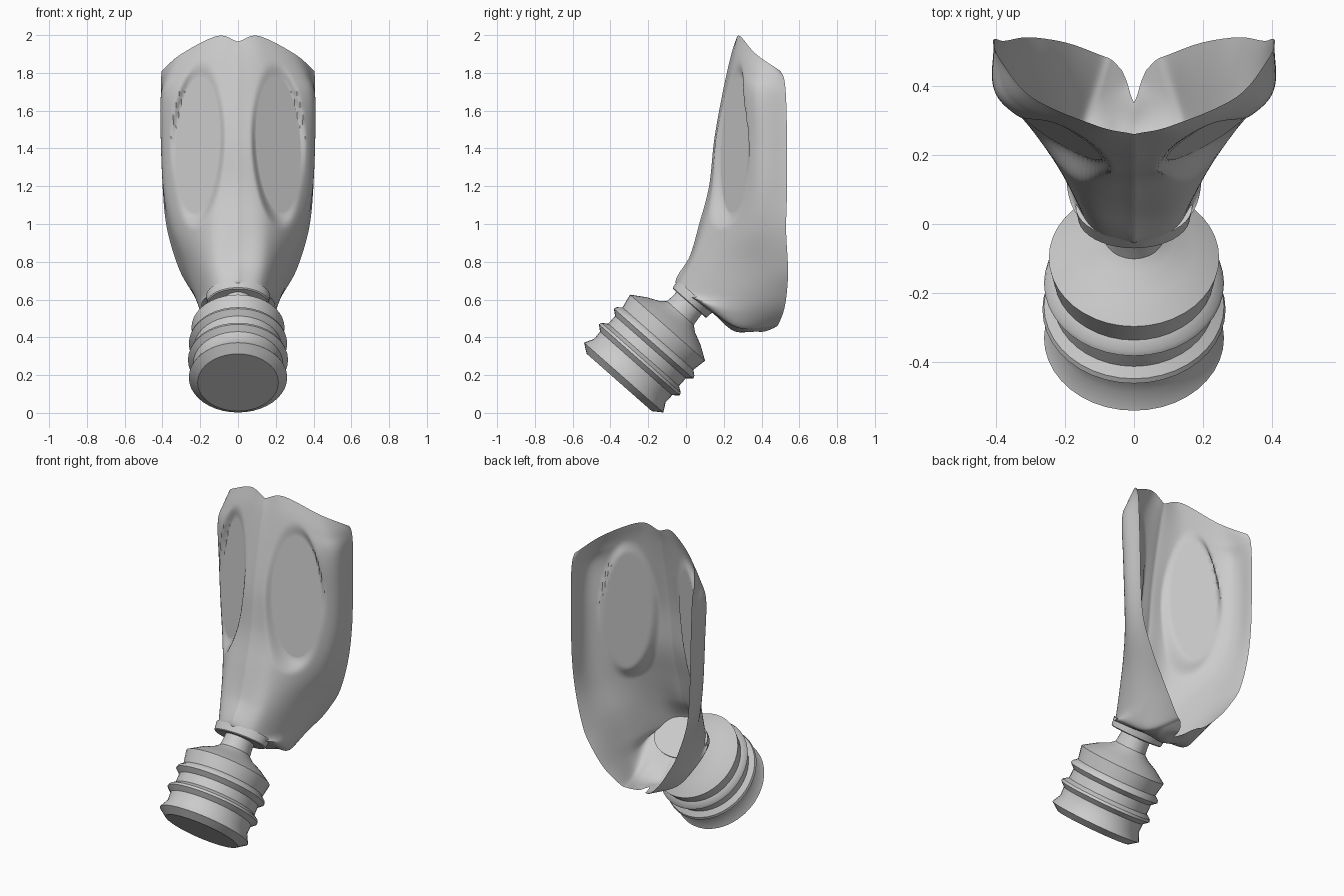
import bpy, bmesh, math
from mathutils import Vector, Matrix

if "Cube" in bpy.data.objects:
    bpy.data.objects.remove(bpy.data.objects["Cube"])

rubber = bpy.data.materials.new("grey rubber")
rubber.diffuse_color = (0.6, 0.6, 0.6, 1)
rubber.use_nodes = True
rubber.node_tree.nodes["Principled BSDF"].inputs["Base Color"].default_value = rubber.diffuse_color


def make_object(name, bm, angle=40):
    me = bpy.data.meshes.new(name)
    bm.to_mesh(me)
    bm.free()
    me.materials.append(rubber)
    ob = bpy.data.objects.new(name, me)
    bpy.context.collection.objects.link(ob)
    bpy.ops.object.select_all(action='DESELECT')
    ob.select_set(True)
    bpy.context.view_layer.objects.active = ob
    bpy.ops.object.shade_smooth_by_angle(angle=math.radians(angle))
    return ob


def spline(pts, t):
    """Catmull-Rom through pts, t from 0 to 1."""
    n = len(pts) - 1
    i = min(int(t * n), n - 1)
    f = t * n - i
    p1, p2 = pts[i], pts[i + 1]
    p0 = pts[i - 1] if i > 0 else 2 * p1 - p2
    p3 = pts[i + 2] if i + 2 <= n else 2 * p2 - p1
    return 0.5 * (2 * p1 + (p2 - p0) * f + (2 * p0 - 5 * p1 + 4 * p2 - p3) * f * f
                  + (3 * p1 - p0 - 3 * p2 + p3) * f ** 3)


# Eye lens: tilted plane and sheared ellipse
EX, EZ, EA, EB = 0.213, 1.42, 0.118, 0.36


def lens_y(x, z):
    return 0.262 + 0.61 * (x - EX) + 0.083 * (z - EZ)


def lens_r(x, z):
    return math.hypot((x - EX + 0.05 * (z - EZ)) / EA, (z - EZ) / EB)


# Guide curves of the face shell, running from the forehead to the chin
nose = [(0, .26, 1.965), (0, .235, 1.88), (0, .195, 1.70), (0, .15, 1.45),
        (0, .122, 1.2), (0, .07, 1.0), (0, .02, .83), (0, -.055, .69),
        (0, .04, .61), (0, .14, .53), (0, .25, .435), (0, .35, .43)]
brow = [(.11, .285, 1.995), (.15, .262, 1.87), (.16, .23, 1.69), (.15, .185, 1.44),
        (.15, .165, 1.19), (.16, .12, 1.0), (.15, .06, .82), (.13, -.005, .645),
        (.17, .05, .60), (.11, .17, .51), (.06, .29, .435), (.01, .375, .43)]
cheek = [(.30, .37, 1.90), (.35, .36, 1.79), (.385, .355, 1.68), (.385, .365, 1.44),
         (.37, .36, 1.18), (.33, .33, .98), (.265, .28, .80), (.22, .25, .63),
         (.195, .25, .53), (.15, .28, .455), (.09, .36, .44), (.02, .41, .43)]
edge = [(.405, .50, 1.81), (.407, .52, 1.765), (.408, .53, 1.66), (.405, .535, 1.44),
        (.398, .535, 1.18), (.375, .53, .97), (.315, .54, .77), (.25, .535, .65),
        (.18, .52, .55), (.10, .49, .47), (.065, .475, .455), (.035, .445, .44)]
guides = [[Vector(p) for p in g] for g in (nose, brow, cheek, edge)]

# Face shell with sunken eye openings, mirrored about the nose
NU, NV = 48, 154
bm = bmesh.new()
for s in (1, -1):
    grid = []
    for j in range(NV + 1):
        row = [spline(g, j / NV) for g in guides]
        line = []
        for i in range(NU + 1):
            p = spline(row, i / NU)
            r = lens_r(p.x, p.z)
            if r < 1.25:
                k = max(0, (r - 1) / 0.25)
                k = k * k * (3 - 2 * k)
                p.y = p.y * k + lens_y(p.x, p.z) * (1 - k)
            line.append(bm.verts.new((s * max(p.x, 0), p.y, p.z)))
        grid.append(line)
    for j in range(NV):
        for i in range(NU):
            q = [grid[j][i], grid[j + 1][i], grid[j + 1][i + 1], grid[j][i + 1]]
            if all(lens_r(abs(v.co.x), v.co.z) < 0.96 for v in q):
                continue
            bm.faces.new(q if s > 0 else q[::-1])
bmesh.ops.remove_doubles(bm, verts=bm.verts, dist=0.0005)
loose = [v for v in bm.verts if not v.link_faces]
bmesh.ops.delete(bm, geom=loose, context='VERTS')
make_object("face_shell", bm, 50)

# Flat eye lenses
for s, name in ((1, "eye_lens_left"), (-1, "eye_lens_right")):
    bm = bmesh.new()
    vs = []
    for k in range(64):
        a = 2 * math.pi * k / 64
        z = EZ + EB * math.sin(a)
        x = EX + EA * math.cos(a) - 0.05 * (z - EZ)
        vs.append(bm.verts.new((s * x, lens_y(x, z) - 0.003, z)))
    bm.faces.new(vs if s > 0 else vs[::-1])
    make_object(name, bm)

# Tilted frame shared by the filter parts
frame = Matrix(((1, 0, 0, 0), (0, .75, .66, -.33), (0, -.66, .75, .187), (0, 0, 0, 1)))


def lathe(name, profile, sx, sy, seg=40):
    bm = bmesh.new()
    rings = []
    for h, r in profile:
        rings.append([bm.verts.new(frame @ Vector((
            r * sx * math.cos(2 * math.pi * k / seg),
            r * sy * math.sin(2 * math.pi * k / seg), h))) for k in range(seg)])
    for a, b in zip(rings, rings[1:]):
        for k in range(seg):
            m = (k + 1) % seg
            bm.faces.new((a[k], a[m], b[m], b[k]))
    bm.faces.new(rings[0][::-1])
    bm.faces.new(rings[-1])
    bmesh.ops.recalc_face_normals(bm, faces=bm.faces)
    return make_object(name, bm, 35)


# Ribbed filter canister with its neck
lathe("filter_canister", [(-.035, .23), (0, .28), (.05, .253), (.10, .255), (.125, .285),
                          (.14, .28), (.16, .25), (.215, .25), (.24, .28), (.255, .275),
                          (.275, .25), (.352, .265), (.40, .19), (.43, .125), (.455, .095),
                          (.50, .09), (.56, .09)], 0.93, 1.0)

# Oval collar joining the neck to the shell
lathe("neck_collar", [(.525, .115), (.53, .12), (.577, .125)], 1.35, 1.0)
